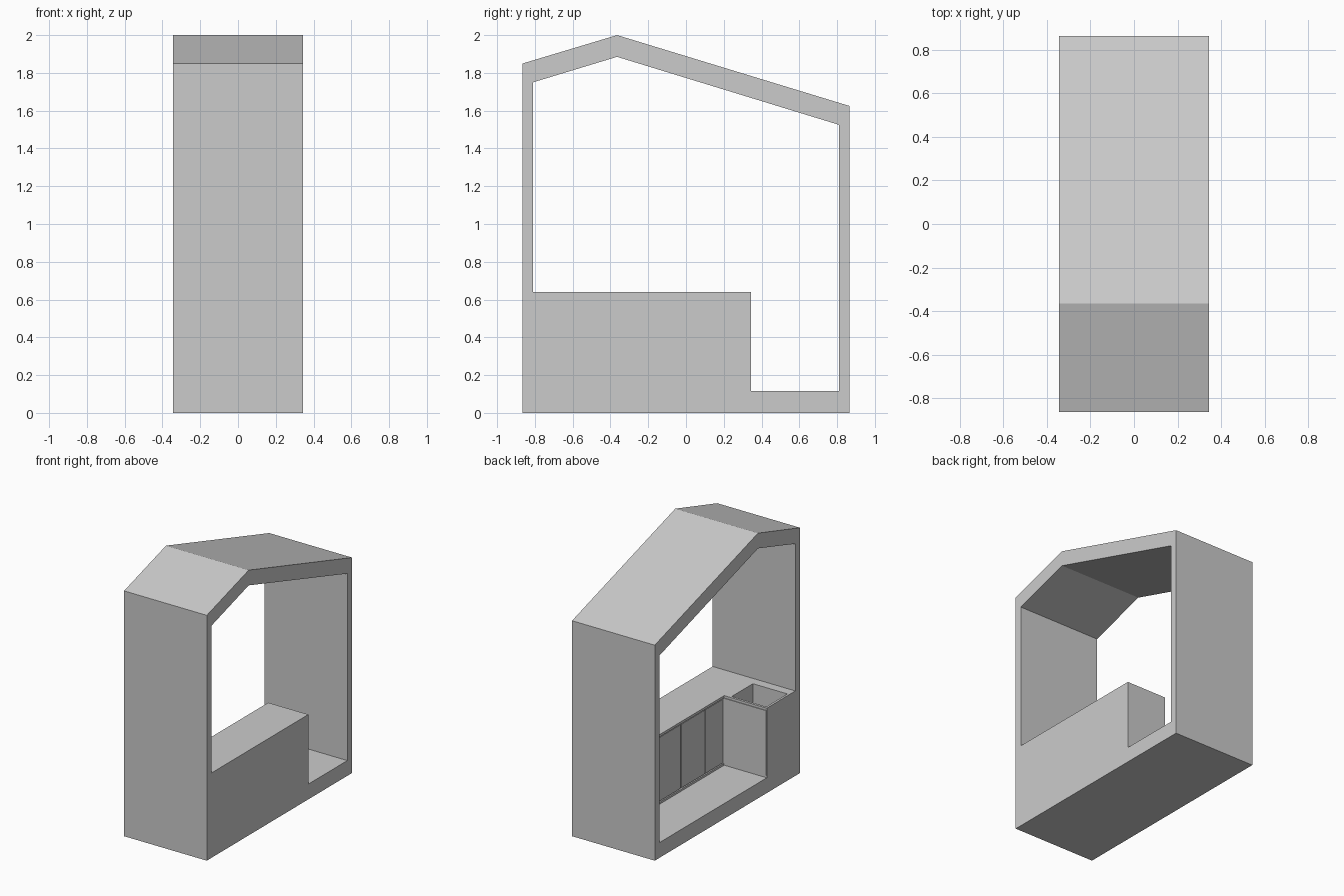
import bpy, bmesh

if "Cube" in bpy.data.objects:
    bpy.data.objects.remove(bpy.data.objects["Cube"])

W = 0.345          # half width in x
FLOOR, TOP = 0.115, 0.64


def extrude_profile(name, pts, x0, x1):
    """Extrude a (y, z) outline along x."""
    bm = bmesh.new()
    face = bm.faces.new([bm.verts.new((x0, y, z)) for y, z in pts])
    ext = bmesh.ops.extrude_face_region(bm, geom=[face])
    moved = [v for v in ext['geom'] if isinstance(v, bmesh.types.BMVert)]
    bmesh.ops.translate(bm, verts=moved, vec=(x1 - x0, 0, 0))
    bmesh.ops.recalc_face_normals(bm, faces=bm.faces)
    me = bpy.data.meshes.new(name)
    bm.to_mesh(me)
    bm.free()
    ob = bpy.data.objects.new(name, me)
    bpy.context.collection.objects.link(ob)
    return ob


def box(name, x0, x1, y0, y1, z0, z1):
    return extrude_profile(name, [(y0, z0), (y1, z0), (y1, z1), (y0, z1)], x0, x1)


def cut(target, cutter):
    cutter.hide_render = True
    mod = target.modifiers.new("cut", 'BOOLEAN')
    mod.operation, mod.solver, mod.object = 'DIFFERENCE', 'EXACT', cutter
    bpy.context.view_layer.objects.active = target
    bpy.ops.object.modifier_apply(modifier=mod.name)
    bpy.data.objects.remove(cutter)


# House-shaped shell
shell = extrude_profile("cabin_shell", [
    (-0.865, 0), (0.865, 0), (0.865, 1.625), (-0.365, 2.0), (-0.865, 1.85)], -W, W)

# Through opening above the counter and down to the floor at the back
cut(shell, extrude_profile("opening_cutter", [
    (-0.81, TOP), (0.345, TOP), (0.345, FLOOR), (0.81, FLOOR),
    (0.81, 1.525), (-0.365, 1.885), (-0.81, 1.75)], -0.6, 0.6))

# Walkway that leaves an L-shaped counter
cut(shell, box("walkway_cutter", -0.6, 0.01, -0.47, 0.6, FLOOR, 0.8))

# Open bin in the short leg of the counter
cut(shell, box("bin_cutter", -0.328, -0.04, -0.74, -0.488, 0.135, 0.8))

# Shallow recess and three door panels along the long leg
cut(shell, box("door_recess_cutter", -0.02, 0.024, -0.465, 0.332, 0.13, 0.622))
edges = [0.332, 0.039, -0.247, -0.465]
for i, (a, b) in enumerate(zip(edges, edges[1:])):
    box(f"cabinet_door_{i + 1}", 0.013, 0.024, b + 0.005, a - 0.005, 0.136, 0.616)

# Panel on the end of the short leg
box("bin_front_panel", -W + 0.004, 0.005, -0.472, -0.465, 0.13, 0.622)
